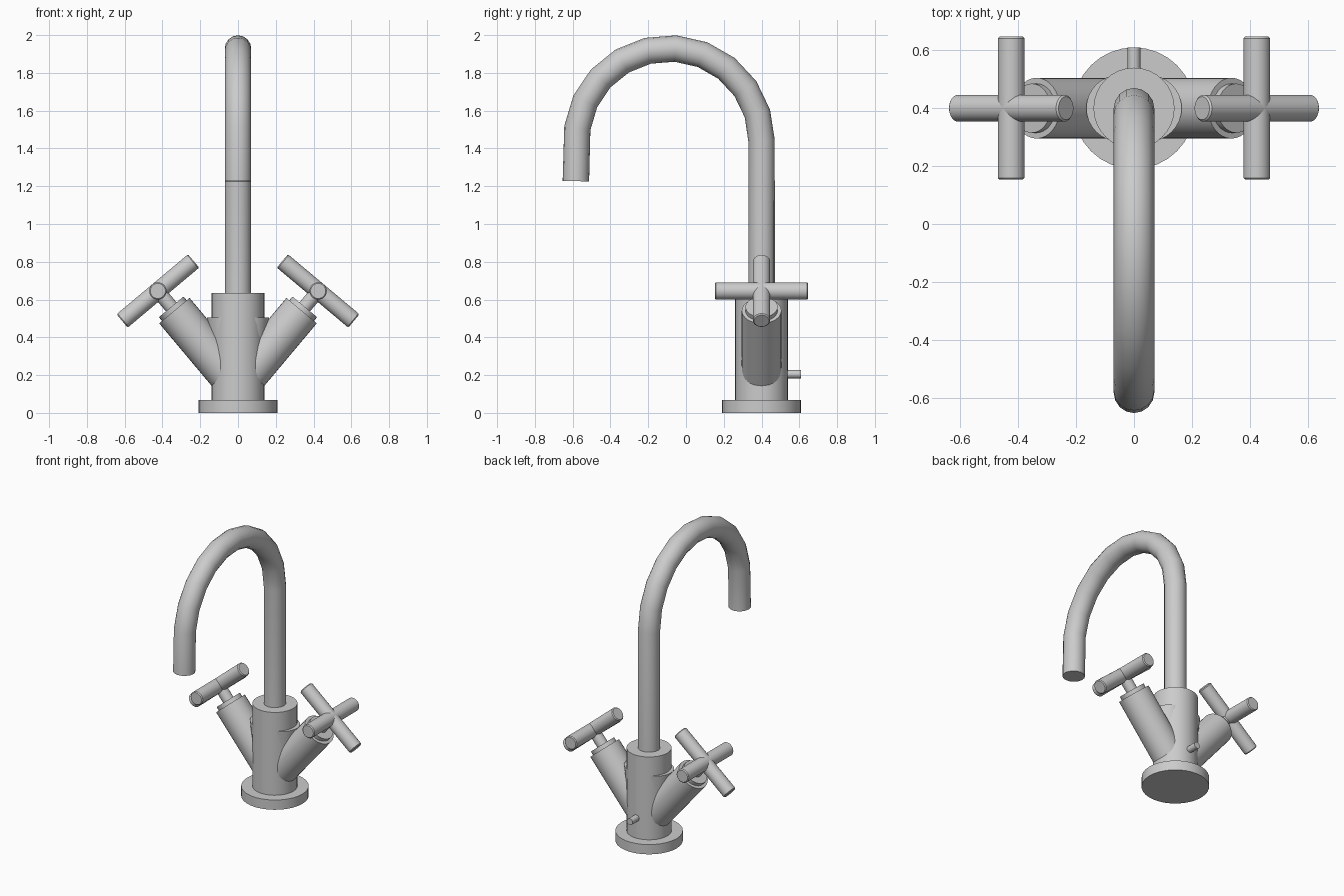
import bpy, math
from mathutils import Vector

if "Cube" in bpy.data.objects:
    bpy.data.objects.remove(bpy.data.objects["Cube"])

CY = 0.4            # y of the tap's main axis
TILT = math.radians(40)  # lean of the side arms away from vertical


def smooth(ob):
    bpy.ops.object.select_all(action='DESELECT')
    ob.select_set(True)
    bpy.context.view_layer.objects.active = ob
    bpy.ops.object.shade_smooth_by_angle(angle=math.radians(35))


def rod(name, a, b, r, r2=None, bevel=0.0, sides=32):
    """Round bar from point a to point b, optionally tapered or bevelled."""
    a, b = Vector(a), Vector(b)
    bpy.ops.mesh.primitive_cone_add(vertices=sides, radius1=r, radius2=r2 or r,
                                    depth=(b - a).length, location=(a + b) / 2)
    ob = bpy.context.object
    ob.name = name
    ob.rotation_euler = (b - a).to_track_quat('Z', 'Y').to_euler()
    if bevel:
        m = ob.modifiers.new("edge", 'BEVEL')
        m.width, m.segments, m.limit_method = bevel, 1, 'ANGLE'
        m.angle_limit = math.radians(60)
    smooth(ob)
    return ob


# Base plate and upright body
rod("base_plate", (0, CY, 0), (0, CY, 0.067), 0.21)
rod("body", (0, CY, 0.06), (0, CY, 0.635), 0.14)

# Small pin at the back
rod("back_pin", (0, CY + 0.1, 0.205), (0, CY + 0.21, 0.205), 0.022, sides=16)

# Gooseneck spout swept along a path
path = [(0.4, 0.6)]
for i in range(11):
    t = math.radians(172) * i / 10
    path.append((-0.09 + 0.49 * math.cos(t), 1.44 + 0.49 * math.sin(t)))
path.append((-0.583, 1.227))
curve = bpy.data.curves.new("spout", 'CURVE')
curve.dimensions = '3D'
curve.bevel_depth = 0.07
curve.bevel_resolution = 6
curve.use_fill_caps = True
line = curve.splines.new('POLY')
line.points.add(len(path) - 1)
for p, (y, z) in zip(line.points, path):
    p.co = (0, y, z, 1)
spout = bpy.data.objects.new("spout", curve)
bpy.context.collection.objects.link(spout)
bpy.ops.object.select_all(action='DESELECT')
spout.select_set(True)
bpy.context.view_layer.objects.active = spout
bpy.ops.object.convert(target='MESH')
smooth(bpy.context.object)

# Side arms with cross handles
for side, s in (("left", -1), ("right", 1)):
    axis = Vector((s * math.sin(TILT), 0, math.cos(TILT)))
    across = Vector((-s * math.cos(TILT), 0, math.sin(TILT)))
    root = Vector((0, CY, 0.14))
    hub = root + axis * 0.66
    rod(side + "_arm", root + axis * 0.06, root + axis * 0.524, 0.105)
    rod(side + "_collar", root + axis * 0.5, root + axis * 0.55, 0.085)
    rod(side + "_stem", root + axis * 0.52, hub, 0.037)
    # Web filling the crotch between arm and body
    rod(side + "_web", (s * 0.05, CY, 0.3), (s * 0.05, CY, 0.505), 0.092, 0.115)
    # Crossed handle bars
    y = Vector((0, 0.247, 0))
    rod(side + "_handle_bar_y", hub - y, hub + y, 0.046, bevel=0.006)
    rod(side + "_handle_bar_x", hub - across * 0.247, hub + across * 0.247, 0.046, bevel=0.006)
